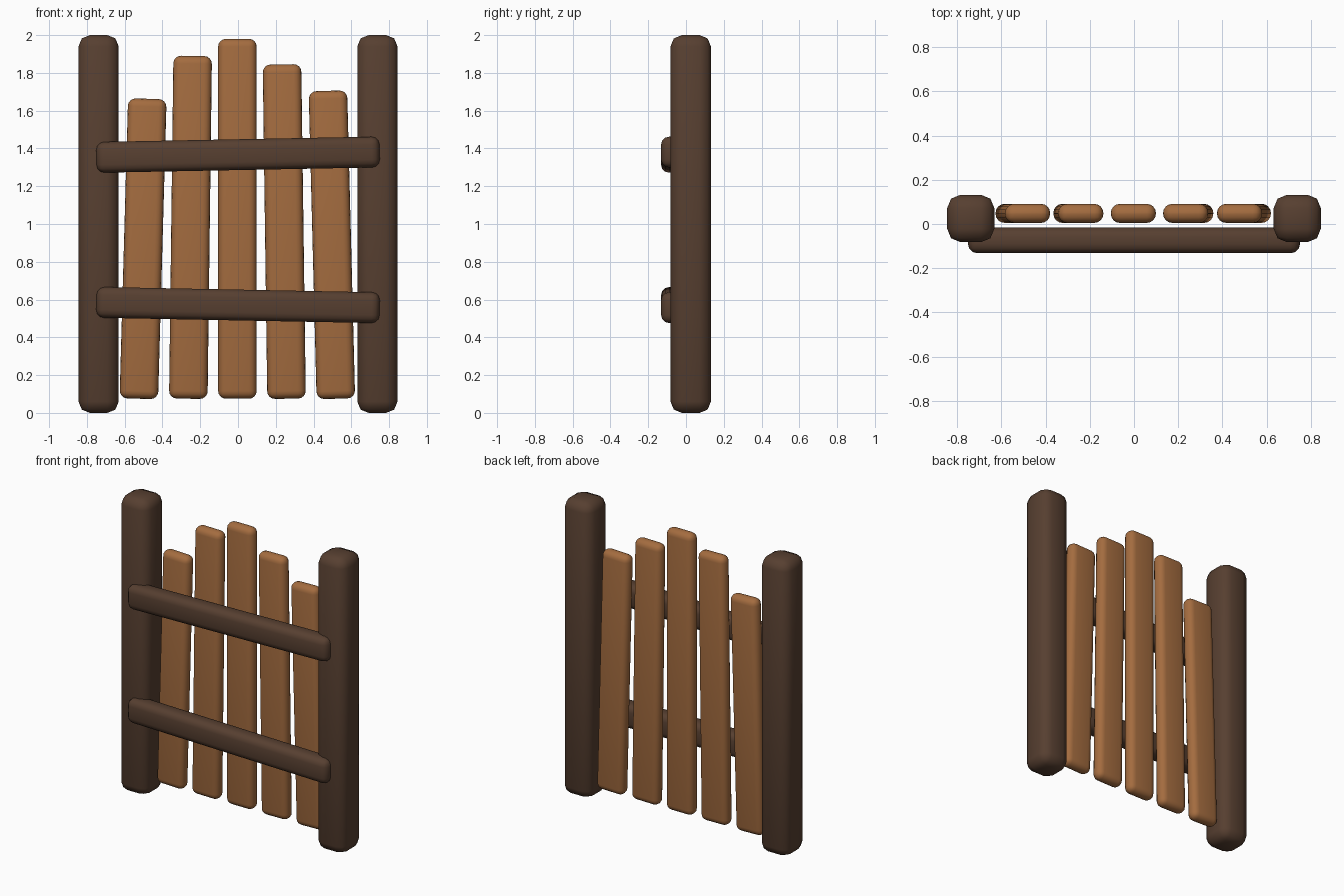
import bpy, math
from mathutils import Vector

if "Cube" in bpy.data.objects:
    bpy.data.objects.remove(bpy.data.objects["Cube"])


def material(name, color):
    m = bpy.data.materials.new(name)
    m.diffuse_color = color
    m.use_nodes = True
    m.node_tree.nodes["Principled BSDF"].inputs["Base Color"].default_value = m.diffuse_color
    return m


dark = material("dark_wood", (0.095, 0.05, 0.03, 1))
light = material("light_wood", (0.37, 0.15, 0.05, 1))


def beam(name, size, loc, tilt, bevel, segments, mat):
    """Rounded box, tilted about the y axis."""
    bpy.ops.mesh.primitive_cube_add(size=1, location=loc, rotation=(0, tilt, 0))
    ob = bpy.context.object
    ob.name = name
    ob.scale = size
    bpy.ops.object.transform_apply(location=False, rotation=False, scale=True)
    mod = ob.modifiers.new("Bevel", 'BEVEL')
    mod.width = bevel
    mod.segments = segments
    mod.limit_method = 'NONE'
    bpy.ops.object.modifier_apply(modifier=mod.name)
    bpy.ops.object.shade_smooth_by_angle(angle=math.radians(50))
    ob.data.materials.append(mat)
    return ob


# Two upright posts
for side, sx in (("left", -1), ("right", 1)):
    beam(f"post_{side}", (0.213, 0.214, 2.0), (sx * 0.738, 0.025, 1.0),
         0, 0.06, 2, dark)

# Two slightly crooked rails across the front
for name, z, tilt in (("upper_rail", 1.367, -1.1), ("lower_rail", 0.571, 1.1)):
    beam(name, (1.5, 0.116, 0.163), (0, -0.074, z),
         math.radians(tilt), 0.042, 3, dark)

# Five leaning planks: bottom x, top x, top z
planks = [(-0.525, -0.48, 1.663), (-0.263, -0.24, 1.89), (-0.003, -0.003, 1.98),
          (0.257, 0.233, 1.845), (0.518, 0.476, 1.705)]
z0 = 0.075
for i, (xb, xt, zt) in enumerate(planks, 1):
    lean = Vector((xt - xb, 0, zt - z0))
    beam(f"plank_{i}", (0.204, 0.086, lean.length),
         ((xb + xt) / 2, 0.048, (z0 + zt) / 2),
         math.atan2(lean.x, lean.z), 0.041, 4, light)
